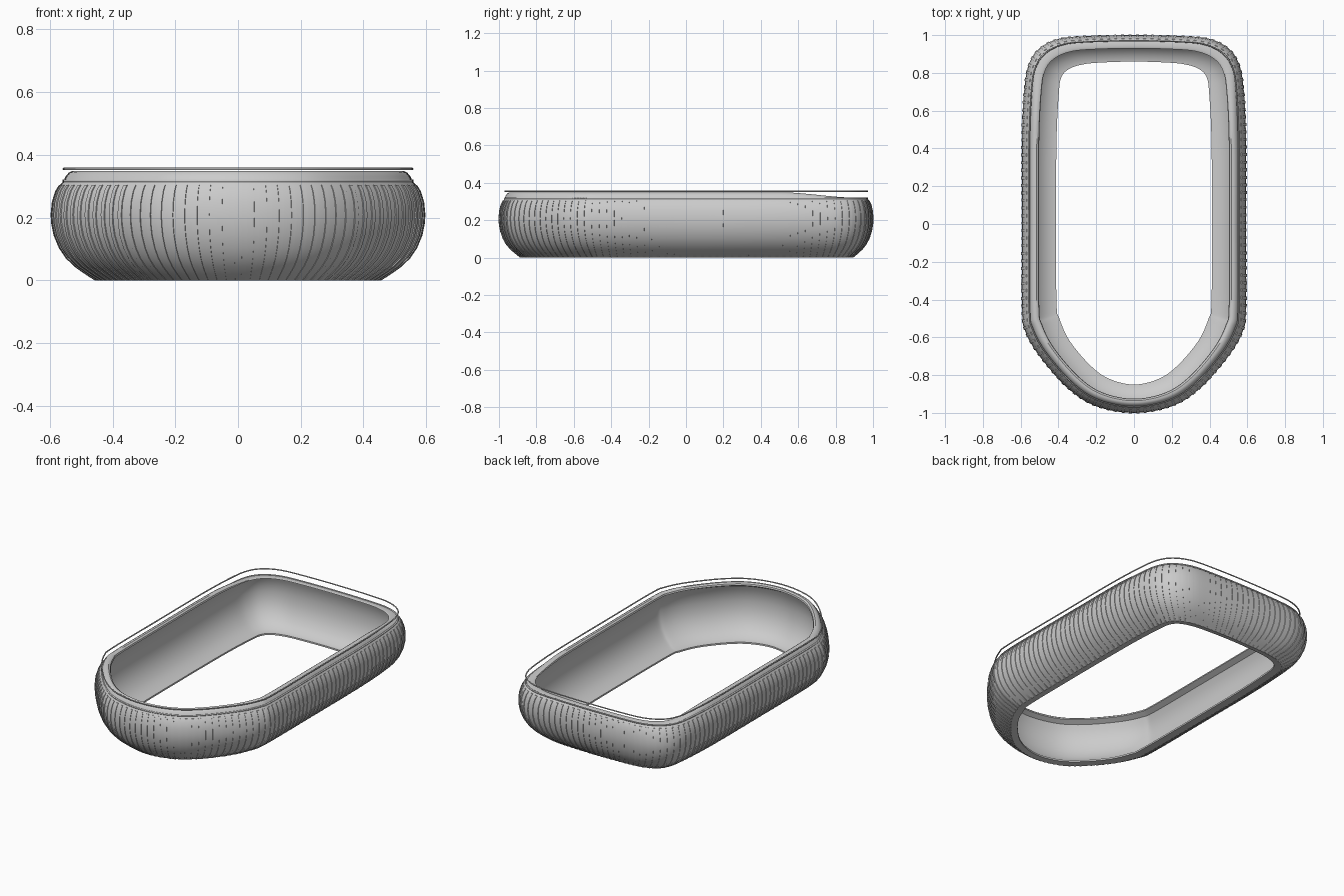
import bpy, bmesh, math
from mathutils import Vector

if "Cube" in bpy.data.objects:
    bpy.data.objects.remove(bpy.data.objects["Cube"])

# Half plan outlines, back centre to bow centre: widest girth and bottom opening
OUTER = [(0, 1.0), (.25, .995), (.40, .98), (.50, .93), (.555, .85), (.58, .72), (.593, .45),
         (.593, 0), (.593, -.45), (.575, -.57), (.50, -.70), (.35, -.87), (.20, -.965), (0, -1.0)]
INNER = [(0, .86), (.17, .855), (.27, .845), (.345, .82), (.385, .775), (.398, .69), (.41, .45),
         (.413, 0), (.41, -.42), (.395, -.50), (.34, -.62), (.23, -.75), (.13, -.82), (0, -.85)]
SUB = 8


def closed(half):
    pts = half + [(-x, y) for x, y in half[-2:0:-1]]
    return [Vector(p) for p in pts]


OUT, INN = closed(OUTER), closed(INNER)
N = len(OUT)


def spline(pts, u):
    i = math.floor(u)
    f = u - i
    a, b, c, d = (pts[(i + k) % N] for k in (-1, 0, 1, 2))
    m0, m1 = (c - a) / 2, (d - b) / 2
    return (b * (2*f**3 - 3*f**2 + 1) + m0 * (f**3 - 2*f**2 + f)
            + c * (3*f**2 - 2*f**3) + m1 * (f**3 - f**2))


def place(u, half_width, z):
    t = (.597 - half_width) / .184
    p = spline(OUT, u).lerp(spline(INN, u), t)
    if z > .315:  # lip dips toward the back
        s = min(max((p.y - .5) / .42, 0), 1)
        z -= (z - .315) * .85 * s * s * (3 - 2 * s)
    return Vector((p.x, p.y, z))


def make(name, bm, angle=35):
    bmesh.ops.recalc_face_normals(bm, faces=bm.faces)
    me = bpy.data.meshes.new(name)
    bm.to_mesh(me)
    bm.free()
    ob = bpy.data.objects.new(name, me)
    bpy.context.collection.objects.link(ob)
    bpy.ops.object.select_all(action='DESELECT')
    ob.select_set(True)
    bpy.context.view_layer.objects.active = ob
    bpy.ops.object.shade_smooth_by_angle(angle=math.radians(angle))
    return ob


def sweep(name, section):
    bm = bmesh.new()
    rings = [[bm.verts.new(place(i / SUB, w, z)) for w, z in section] for i in range(N * SUB)]
    for i, a in enumerate(rings):
        b = rings[(i + 1) % len(rings)]
        for j in range(len(section)):
            k = (j + 1) % len(section)
            bm.faces.new((a[j], b[j], b[k], a[k]))
    return make(name, bm)


# Hollow wall: bulging outside, narrow rolled lip, concave inside, bottom flange
WALL_OUT = [(.455, 0), (.487, .02), (.52, .043), (.548, .07), (.57, .102), (.587, .142),
            (.595, .18), (.597, .21), (.593, .25), (.582, .285), (.57, .304)]
LIP = [(.558, .318), (.552, .332), (.542, .343), (.53, .349), (.518, .349), (.508, .342),
       (.505, .332)]
WALL_IN = [(.538, .316), (.553, .285), (.563, .25), (.567, .21), (.56, .155), (.54, .105),
           (.507, .062), (.455, .022), (.413, .016), (.413, .006)]
sweep("ring_body", WALL_OUT + LIP + WALL_IN)


# Piping: one on the shoulder seam, one loose cord above the lip
def cord(name, w, z, r):
    sec = [(w + r * math.cos(a), z + r * math.sin(a)) for a in (k * math.pi / 4 for k in range(8))]
    bm = bmesh.new()
    rings = []
    for i in range(N * SUB):
        ring = []
        for sw, sz in sec:
            p = place(i / SUB, sw, 0)
            p.z = sz
            ring.append(bm.verts.new(p))
        rings.append(ring)
    for i, a in enumerate(rings):
        b = rings[(i + 1) % len(rings)]
        for j in range(8):
            k = (j + 1) % 8
            bm.faces.new((a[j], b[j], b[k], a[k]))
    make(name, bm, 60)


cord("shoulder_piping", .558, .317, .005)
cord("upper_cord", .558, .355, .004)

# Fine vertical ribs evenly spaced around the outside
STEPS = 4000
us = [N * i / STEPS for i in range(STEPS + 1)]
ps = [spline(OUT, u) for u in us]
length = [0]
for a, b in zip(ps, ps[1:]):
    length.append(length[-1] + (b - a).length)


def u_at(s):
    s %= length[-1]
    lo, hi = 0, STEPS
    while hi - lo > 1:
        m = (lo + hi) // 2
        lo, hi = (m, hi) if length[m] <= s else (lo, m)
    return us[lo]


bm = bmesh.new()
COUNT = 140
for r in range(COUNT):
    s = (r + .5) * length[-1] / COUNT
    u0, u1 = u_at(s - .008), u_at(s + .008)
    prev = None
    for w, z in WALL_OUT:
        row = [bm.verts.new(place(u, w + d, z)) for u, d in
               ((u0, -.003), (u0, .0035), (u1, .0035), (u1, -.003))]
        if prev:
            for j in range(4):
                k = (j + 1) % 4
                bm.faces.new((prev[j], prev[k], row[k], row[j]))
        else:
            bm.faces.new(row)
        prev = row
    bm.faces.new(prev)
make("outer_ribs", bm)
